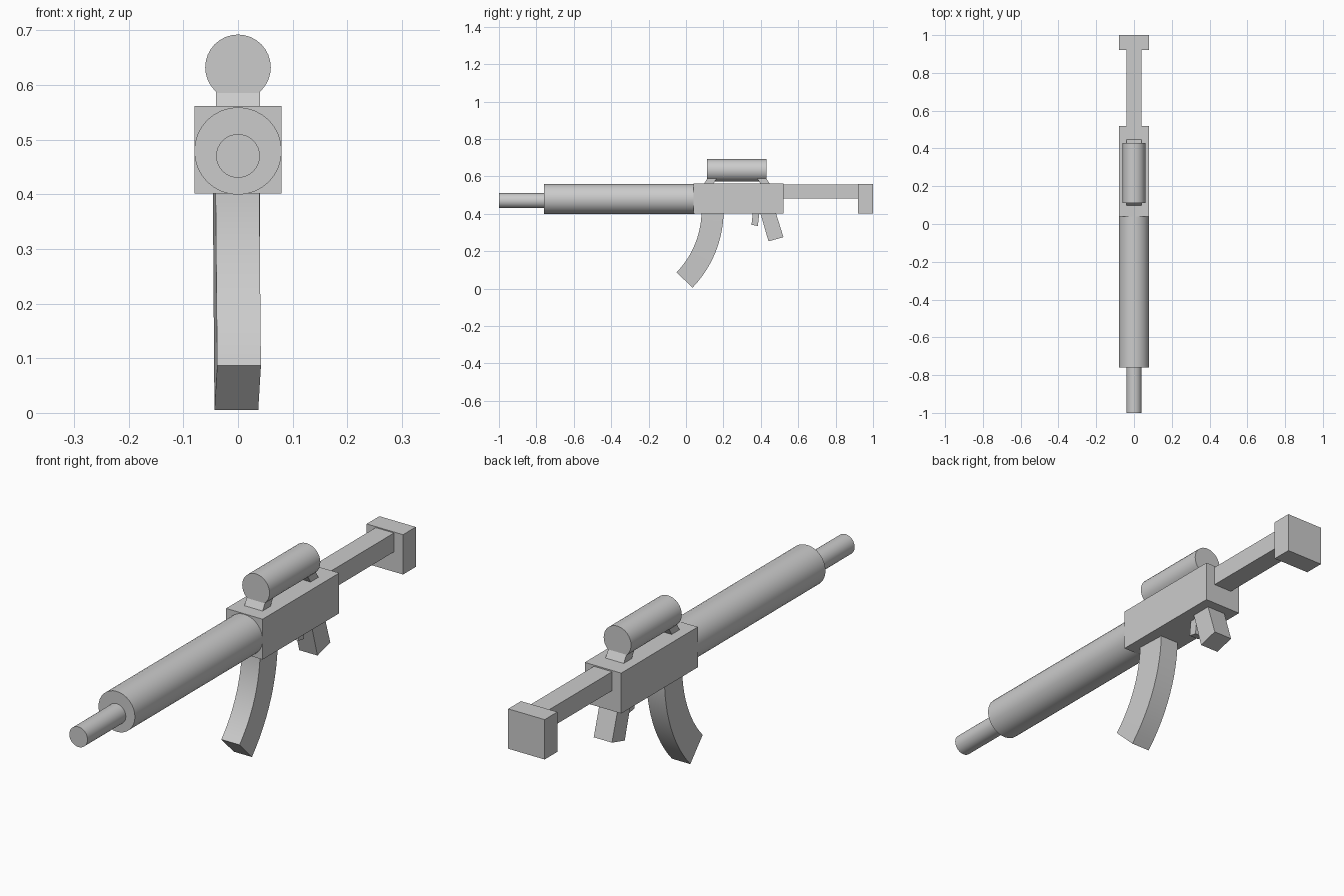
import bpy, math

if "Cube" in bpy.data.objects:
    bpy.data.objects.remove(bpy.data.objects["Cube"])


def mesh_object(name, verts, faces):
    mesh = bpy.data.meshes.new(name)
    mesh.from_pydata(verts, [], faces)
    obj = bpy.data.objects.new(name, mesh)
    bpy.context.collection.objects.link(obj)
    return obj


def smooth(obj, angle=35):
    bpy.ops.object.select_all(action='DESELECT')
    obj.select_set(True)
    bpy.context.view_layer.objects.active = obj
    bpy.ops.object.shade_smooth_by_angle(angle=math.radians(angle))


def extrude_side(name, outline, half_width):
    """Extrude a counter-clockwise (y, z) outline across x."""
    n = len(outline)
    verts = [(s * half_width, y, z) for s in (-1, 1) for y, z in outline]
    faces = [tuple(reversed(range(n))), tuple(range(n, 2 * n))]
    for i in range(n):
        j = (i + 1) % n
        faces.append((i, j, n + j, n + i))
    return mesh_object(name, verts, faces)


def box(name, half_width, y0, y1, z0, z1):
    return extrude_side(name, [(y0, z0), (y1, z0), (y1, z1), (y0, z1)], half_width)


def tube(name, radius, y0, y1, z):
    bpy.ops.mesh.primitive_cylinder_add(
        vertices=32, radius=radius, depth=y1 - y0,
        location=(0, (y0 + y1) / 2, z), rotation=(math.pi / 2, 0, 0))
    obj = bpy.context.object
    obj.name = name
    smooth(obj)
    return obj


# Central body and rear stock
box("body", 0.08, 0.04, 0.52, 0.401, 0.561)
box("stock_arm", 0.04, 0.52, 0.92, 0.481, 0.556)
box("stock_pad", 0.08, 0.92, 1.0, 0.402, 0.56)

# Front tubes
tube("front_sleeve", 0.08, -0.76, 0.045, 0.479)
tube("front_tip", 0.04, -1.0, -0.755, 0.47)

# Sight and its two mirrored slanted mounts
tube("sight_tube", 0.06, 0.112, 0.43, 0.632)
mount = [(0.093, 0.555), (0.143, 0.555), (0.165, 0.592), (0.116, 0.592)]
extrude_side("sight_mount_front", mount, 0.04)
extrude_side("sight_mount_rear", [(0.544 - y, z) for y, z in reversed(mount)], 0.04)

# Slanted grip and trigger
extrude_side("grip", [(0.441, 0.253), (0.521, 0.275), (0.479, 0.41), (0.396, 0.41)], 0.04)
extrude_side("trigger", [(0.350, 0.341), (0.384, 0.335), (0.393, 0.41), (0.358, 0.41)], 0.02)

# Curved magazine swept along an arc, turned very slightly off axis
steps = 12
verts, faces = [], []
for i in range(steps + 1):
    a = math.radians(44) * i / steps
    for r, shift in ((0.475, -0.001), (0.593, -0.006)):
        y, z = -0.392 + r * math.cos(a), 0.417 - r * math.sin(a)
        x = shift + 0.003 * i / steps
        verts += [(x - 0.04, y, z), (x + 0.04, y, z)]
ring = (0, 1, 3, 2)
for i in range(steps):
    for k in range(4):
        p, q = ring[k], ring[(k + 1) % 4]
        faces.append((4 * i + p, 4 * i + 4 + p, 4 * i + 4 + q, 4 * i + q))
faces += [(0, 1, 3, 2), tuple(4 * steps + k for k in (2, 3, 1, 0))]
smooth(mesh_object("magazine", verts, faces))
